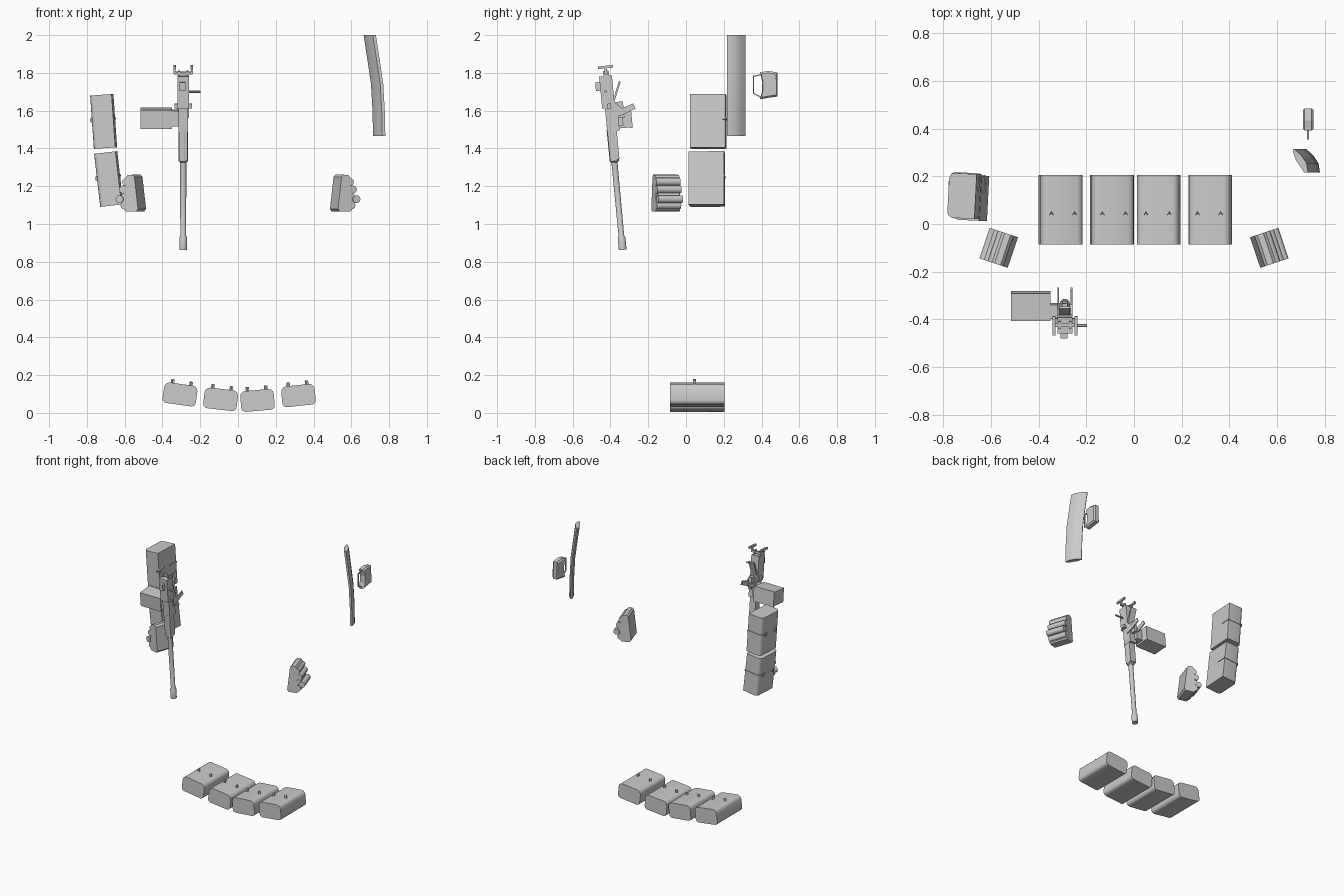
import bpy, bmesh
from math import radians, sin, cos, pi
from mathutils import Matrix, Vector

if "Cube" in bpy.data.objects:
    bpy.data.objects.remove(bpy.data.objects["Cube"])

T = Matrix.Translation
def R(deg, axis): return Matrix.Rotation(radians(deg), 4, axis)

def finish(name, bm, M, smooth=False):
    bm.transform(M)
    bmesh.ops.recalc_face_normals(bm, faces=bm.faces)
    me = bpy.data.meshes.new(name)
    bm.to_mesh(me); bm.free()
    if smooth:
        me.shade_smooth()
        me.set_sharp_from_angle(angle=radians(40))
    ob = bpy.data.objects.new(name, me)
    bpy.context.collection.objects.link(ob)
    return ob

def loft(name, loops, M=Matrix(), smooth=False):
    """Skin a list of equal-length 3D loops and cap both ends."""
    bm = bmesh.new()
    rings = [[bm.verts.new(p) for p in lp] for lp in loops]
    n = len(rings[0])
    for a, b in zip(rings, rings[1:]):
        for i in range(n):
            j = (i + 1) % n
            bm.faces.new((a[i], a[j], b[j], b[i]))
    bm.faces.new(rings[0]); bm.faces.new(rings[-1])
    return finish(name, bm, M, smooth)

def prism(name, pts, length, M=Matrix(), smooth=False):
    """Extrude an xy profile along z, centred."""
    return loft(name, [[(x, y, s * length / 2) for x, y in pts] for s in (-1, 1)], M, smooth)

def box(name, size, M=Matrix()):
    x, y, z = (s / 2 for s in size)
    return prism(name, [(-x, -y), (x, -y), (x, y), (-x, y)], z * 2, M)

def ngon(r, n=12, cx=0, cy=0):
    return [(cx + r * cos(2 * pi * i / n), cy + r * sin(2 * pi * i / n)) for i in range(n)]

def rrect(w, h, radii, seg=3):
    """Rounded rectangle; radii start at +x+y and go counter-clockwise."""
    pts = []
    for k, ((sx, sy), r) in enumerate(zip(((1, 1), (-1, 1), (-1, -1), (1, -1)), radii)):
        if r == 0:
            pts.append((sx * w / 2, sy * h / 2)); continue
        for i in range(seg + 1):
            a = pi / 2 * (k + i / seg)
            pts.append((sx * (w / 2 - r) + r * cos(a), sy * (h / 2 - r) + r * sin(a)))
    return pts

# row of four belt boxes near the floor, each with two hooks
for i, (x, z, tilt) in enumerate(((-.307, .098, 8), (-.092, .072, 6.5), (.103, .066, -5), (.32, .092, -6))):
    M = T((x, .06, z)) @ R(tilt, 'Y')
    prism(f"belt_box_{i+1}", rrect(.178, .11, (.028, .028, .022, .022)), .29, M @ R(90, 'X'), True)
    for dx in (-.048, .05):
        prism(f"belt_hook_{i+1}", [(-.009, -.008), (0, 0), (.009, -.008), (0, .007)], .022,
              M @ T((dx, -.015, .064)))

# two stacked side boxes with a strap round the rear half
for name, c, tilt, yaw in (("upper", (-.712, .118, 1.543), -4, -3), ("lower", (-.685, .11, 1.238), -6.5, -3)):
    M = T(c) @ R(tilt, 'Y') @ R(yaw, 'Z')
    prism("side_box_" + name, rrect(.115, .188, (0, .024, .024, 0)), .283, M, True)
    prism("side_strap_" + name, rrect(.123, .075, (0, .02, 0, 0)), .01, M @ T((0, .06, .012)))
    for y in (-.05, .05):
        box("side_hook_" + name, (.012, .016, .02), M @ T((-.061, y, .01)))

# mirrored tube pods
for side, s in (("right", 1), ("left", -1)):
    M = Matrix.Diagonal((s, 1, 1, 1)) @ T((.567, -.1, 1.165)) @ \
        R(18.5, 'Z') @ R(90, 'X')
    prism("pod_slab_" + side, [(-.062, -.085), (-.052, -.098), (.005, -.1), (.016, -.09),
          (.008, .08), (-.004, .094), (-.03, .096), (-.042, .084)], .135, M)
    prism("pod_core_" + side, [(-.02, .07), (.005, .055), (.04, -.03), (.025, -.07), (-.02, -.085)], .12, M)
    for cx, cy in ((.005, .058), (.022, .018), (.042, -.034), (.014, -.066)):
        prism("pod_tube_" + side, ngon(.021, 12, cx, cy), .135, M, True)

# mounted gun, local z runs from muzzle to grips
G = T((-.29, -.335, .863)) @ R(5.4, 'X')
profile = [(.021, 0), (.021, .065), (.0155, .075), (.0165, .465), (.025, .472), (.026, .64)]
loft("gun_barrel", [[(x, y, z) for x, y in ngon(r, 14)] for r, z in profile], G, True)
box("gun_sleeve_block", (.047, .05, .15), G @ T((0, .003, .555)))
box("gun_receiver_front", (.052, .066, .14), G @ T((0, .01, .70)))
box("gun_receiver_rear", (.062, .068, .17), G @ T((0, -.004, .84)))
box("gun_trunnion", (.092, .022, .025), G @ T((0, .0, .765)))
box("gun_rear_block", (.03, .024, .045), G @ T((-.004, -.05, .873)))
box("gun_cover_flap", (.045, .01, .118), G @ T((0, .046, .836)) @ R(-23, 'X'))
YZ = Matrix(((0, 0, 1, 0), (1, 0, 0, 0), (0, 1, 0, 0), (0, 0, 0, 1)))
for s in (-1, 1):
    prism("gun_arm", [(.02, .79), (.068, .748), (.128, .766), (.138, .738), (.07, .713), (.02, .70)],
          .007, G @ T((s * .028, 0, 0)) @ YZ)
    box("gun_grip_post", (.011, .012, .04), G @ T((s * .046, 0, .955)))
    box("gun_grip_bar", (.013, .08, .014), G @ T((s * .046, 0, .972)))
    box("gun_grip_stem", (.01, .03, .035), G @ T((s * .022, 0, .935)))
box("gun_feed_core", (.022, .04, .085), G @ T((0, .055, .74)))
box("gun_grip_cross", (.1, .016, .014), G @ T((0, 0, .94)))
prism("gun_cocking_handle", ngon(.0065, 8), .065, G @ T((.06, -.012, .843)) @ R(90, 'Y'), True)
box("gun_ammo_box", (.165, .11, .102), T((-.433, -.347, 1.558)) @ R(5.4, 'X'))
box("gun_ammo_lid", (.165, .012, .108), T((-.433, -.293, 1.562)) @ R(5.4, 'X'))
box("gun_feed_tray", (.05, .06, .085), T((-.33, -.365, 1.56)) @ R(5.4, 'X'))

# curved shield plate, leaning inward at the top
outer = [(.672, .315), (.702, .288), (.724, .255), (.730, .216)]
inner = [(.714, .216), (.694, .245), (.677, .272), (.665, .31)]
loft("shield_plate", [[(x + dx, y, z) for x, y in outer + inner]
     for z, dx in ((1.465, .05), (1.6, .047), (1.74, .039), (1.87, .02), (2.0, 0))], smooth=True)

# handset behind the shield: curved pad and thin wire bracket
pad = [(.392, 1.803), (.435, 1.81), (.484, 1.802), (.485, 1.675), (.435, 1.668), (.392, 1.66),
       (.402, 1.70), (.404, 1.75)]
cy, cz = .438, 1.735
loft("handset_pad", [[(x, cy + (y - cy) * k, cz + (z - cz) * k) for y, z in pad]
     for x, k in ((.709, .86), (.716, 1), (.744, 1), (.753, .86))])
wire = [(.395, 1.79), (.357, 1.782), (.357, 1.692), (.395, 1.672)]
for (y0, z0), (y1, z1) in zip(wire, wire[1:]):
    a, b = Vector((.73, y0, z0)), Vector((.73, y1, z1))
    q = (b - a).to_track_quat('Z', 'Y').to_matrix().to_4x4()
    box("handset_bracket", (.008, .006, (b - a).length + .005), T((a + b) / 2) @ q)
